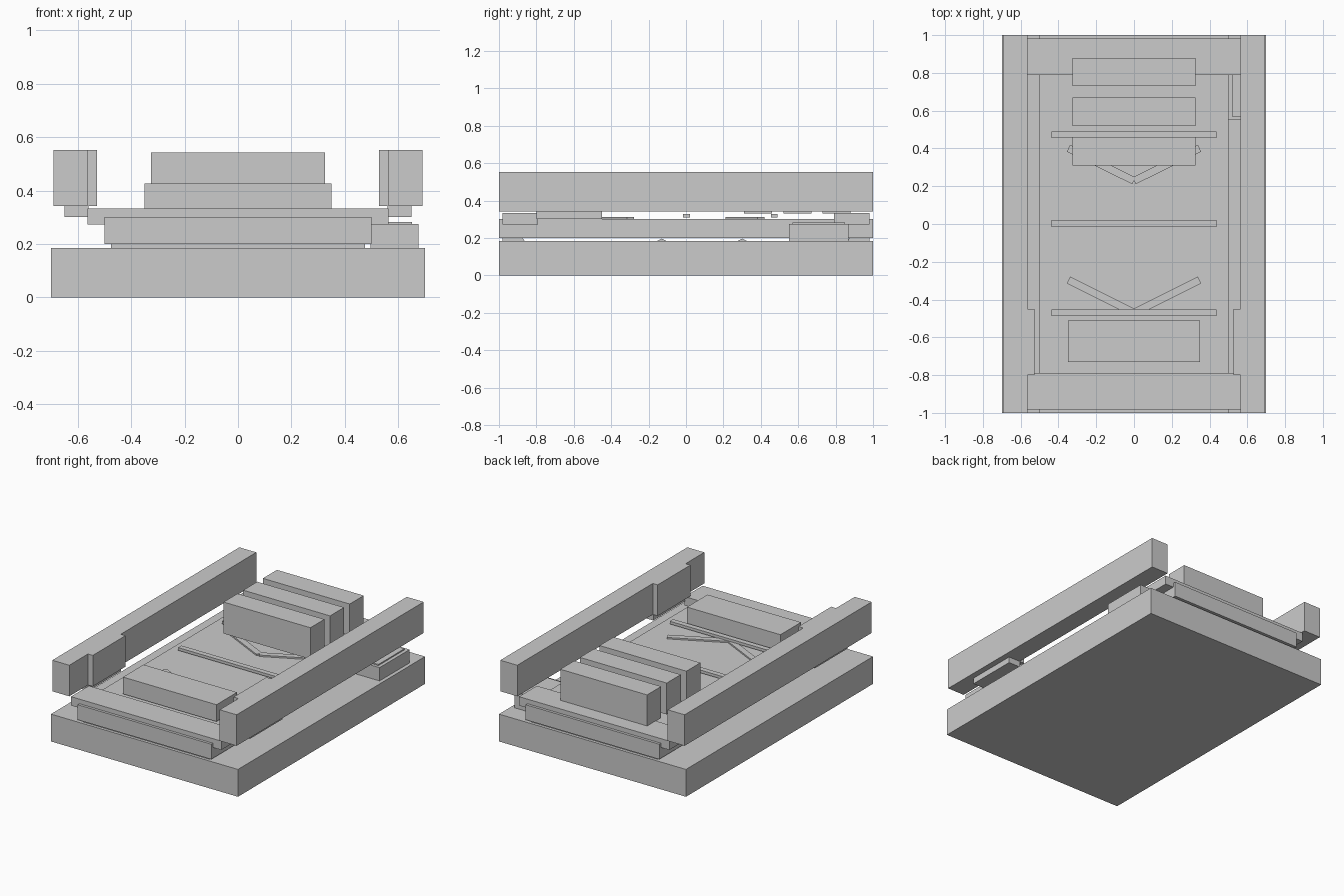
import bpy, math
from mathutils import Matrix

if "Cube" in bpy.data.objects:
    bpy.data.objects.remove(bpy.data.objects["Cube"])


def box(name, x, y, z, rot=0.0):
    """Box from min/max ranges, optionally turned about its own vertical axis."""
    bpy.ops.mesh.primitive_cube_add(size=1)
    o = bpy.context.object
    o.name = name
    size = [r[1] - r[0] for r in (x, y, z)]
    mid = [(r[0] + r[1]) / 2 for r in (x, y, z)]
    o.data.transform(Matrix.Rotation(rot, 4, 'Z') @ Matrix.Diagonal((*size, 1)))
    o.location = mid
    return o


def profile_bar(name, points, half_width):
    """Extrude a y-z profile across x."""
    n = len(points)
    verts = [(s * half_width, y, z) for s in (-1, 1) for y, z in points]
    faces = [tuple(range(n))[::-1], tuple(range(n, 2 * n))]
    faces += [(i, (i + 1) % n, n + (i + 1) % n, n + i) for i in range(n)]
    mesh = bpy.data.meshes.new(name)
    mesh.from_pydata(verts, [], faces)
    o = bpy.data.objects.new(name, mesh)
    bpy.context.collection.objects.link(o)
    return o


# Base slab and raised deck
box("base_slab", (-0.7, 0.7), (-1, 1), (0, 0.185))
box("deck_panel", (-0.5, 0.5), (-1, 1), (0.2, 0.302))

# End crossbars and the spacers under the deck
for tag, s in (("front", -1), ("back", 1)):
    box(tag + "_crossbar", (-0.563, 0.563), sorted((s * 0.79, s * 0.982)), (0.273, 0.333))
    profile_bar(tag + "_spacer", [(s * 0.98, 0.18), (s * 0.86, 0.18),
                                  (s * 0.875, 0.202), (s * 0.98, 0.202)][::s], 0.475)

# Low ridges between base and deck
for y in (-0.13, 0.30):
    profile_bar("ridge", [(y - 0.03, 0.182), (y + 0.03, 0.182), (y, 0.197)], 0.47)

# Side rails with stepped-in blocks and runners below
for tag, s in (("left", -1), ("right", 1)):
    box(tag + "_rail", sorted((s * 0.563, s * 0.69)), (-1, 1), (0.342, 0.552))
    box(tag + "_rail_block", sorted((s * 0.527, s * 0.6)), (-0.8, -0.45), (0.342, 0.552))
    box(tag + "_runner", sorted((s * 0.56, s * 0.65)), (-0.8, -0.45), (0.302, 0.342))

# Three tall blocks at the back, one low block at the front
for y in (0.31, 0.52, 0.73):
    box("tall_block", (-0.325, 0.325), (y, y + 0.15), (0.33, 0.543))
box("front_block", (-0.35, 0.35), (-0.73, -0.51), (0.312, 0.426))

# Thin cross strips
for y in (-0.47, 0.003, 0.472):
    box("cross_strip", (-0.438, 0.438), (y - 0.018, y + 0.018), (0.31, 0.329))

# Chevrons made of two thin arms
for y in (-0.383, 0.315):
    for s in (-1, 1):
        x = s * 0.174
        box("chevron_arm", (x - 0.193, x + 0.193), (y - 0.02, y + 0.02),
            (0.301, 0.312), s * math.radians(26.5))

# Side box with a thin lid
box("side_box", (0.495, 0.675), (0.55, 0.87), (0.185, 0.275))
box("side_box_lid", (0.52, 0.652), (0.57, 0.85), (0.275, 0.283))
